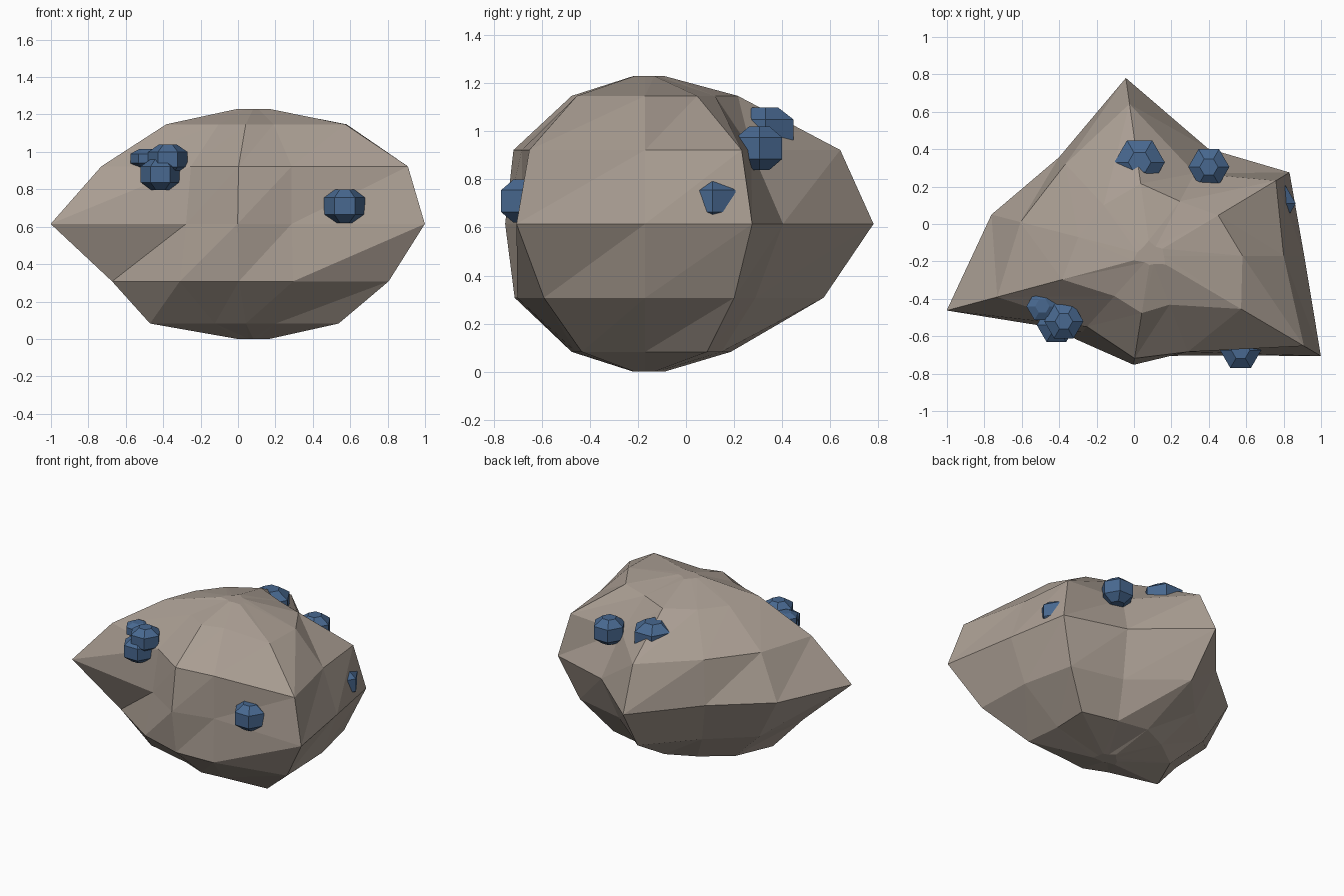
import bpy, bmesh
from math import cos, sin, radians

if "Cube" in bpy.data.objects:
    bpy.data.objects.remove(bpy.data.objects["Cube"])


def material(name, rgb):
    m = bpy.data.materials.new(name)
    m.diffuse_color = (*rgb, 1)
    m.use_nodes = True
    m.node_tree.nodes["Principled BSDF"].inputs["Base Color"].default_value = m.diffuse_color
    return m


def ring_solid(name, rings, mat, location=(0, 0, 0)):
    """Skin stacked rings of points with flat triangles and cap both ends."""
    bm = bmesh.new()
    loops = [[bm.verts.new(p) for p in ring] for ring in rings]
    n = len(loops[0])
    for lo, hi in zip(loops, loops[1:]):
        for i in range(n):
            j = (i + 1) % n
            bm.faces.new((lo[i], lo[j], hi[j]))
            bm.faces.new((lo[i], hi[j], hi[i]))
    bm.faces.new(loops[0][::-1])
    bm.faces.new(loops[-1])
    mesh = bpy.data.meshes.new(name)
    bm.to_mesh(mesh)
    bm.free()
    mesh.materials.append(mat)
    ob = bpy.data.objects.new(name, mesh)
    ob.location = location
    bpy.context.collection.objects.link(ob)
    return ob


stone = material("stone", (0.40, 0.34, 0.29))
ore = material("ore", (0.065, 0.14, 0.28))

# Boulder: eleven spokes, radius of each spoke per latitude ring
angles = [0, 31, 62, 98, 133, 165.5, 195, 228, 261, 291, 329.5]
CX, CY, H = 0.09, -0.17, 0.615
radii = {
    -60: [.42, .50, .36, .36, .36, .46, .58, .32, .31, .31, .52],
    -30: [.70, .72, .52, .75, .58, .70, .79, .60, .55, .57, .83],
    0:   [.82, .865, .65, .96, .72, .88, 1.13, .55, .59, .55, 1.055],
    30:  [.71, .78, .50, .82, .67, .72, .85, .51, .555, .55, .95],
    60:  [.49, .42, .33, .39, .37, .40, .49, .29, .31, .28, .56],
}
radii[-90] = radii[90] = [r * 0.085 for r in radii[0]]
rings = [[(CX + r * cos(radians(a)), CY + r * sin(radians(a)), H * (1 + sin(radians(lat))))
          for a, r in zip(angles, radii[lat])] for lat in sorted(radii)]
ring_solid("boulder", rings, stone)

# Ore nuggets: six-sided, bevelled top and bottom; x, y, z, radius, half height
nuggets = [
    (.57, -.675, .71, .11, .09), (.40, .305, .93, .11, .09),
    (.755, .11, .71, .11, .09), (.03, .33, 1.0, .135, .10),
    (-.415, -.54, .88, .105, .085), (-.375, -.52, .96, .105, .08),
    (-.49, -.44, .965, .085, .05),
]
for k, (x, y, z, r, h) in enumerate(nuggets, 1):
    profile = [(.45, -1), (1, -.5), (1, .5), (.45, 1)]
    hexes = [[(r * f * cos(radians(60 * i)), r * f * sin(radians(60 * i)), h * t)
              for i in range(6)] for f, t in profile]
    ring_solid(f"ore_nugget_{k}", hexes, ore, (x, y, z))
